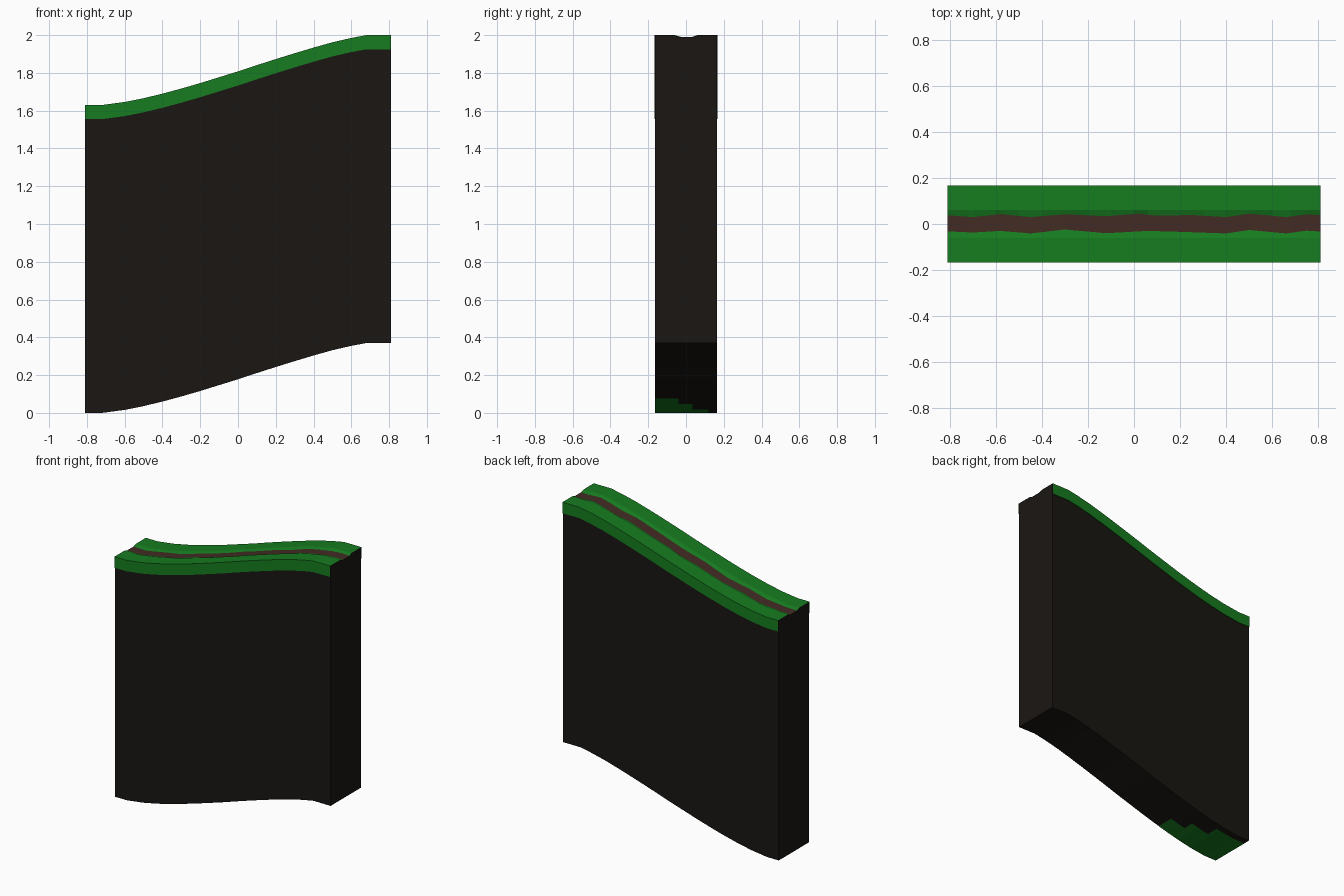
import bpy, bmesh

if "Cube" in bpy.data.objects:
    bpy.data.objects.remove(bpy.data.objects["Cube"])

# Height of the S-shaped slope along x (shared by the top and the underside)
SLOPE = [(-.81, 0), (-.72, 0), (-.6, .016), (-.5, .036), (-.4, .06), (-.3, .087),
         (-.2, .116), (-.1, .147), (0, .178), (.1, .211), (.2, .243), (.3, .274),
         (.4, .304), (.5, .332), (.6, .355), (.68, .37), (.81, .37)]
# Wavy borders of the dirt path
BACK_EDGE = [(-.81, .038), (-.7, .03), (-.58, .043), (-.45, .03), (-.3, .042),
             (-.12, .034), (.02, .045), (.1, .036), (.25, .039), (.4, .03),
             (.5, .045), (.66, .03), (.75, .042), (.81, .038)]
FRONT_EDGE = [(-.81, -.032), (-.7, -.037), (-.58, -.03), (-.45, -.041), (-.3, -.024),
              (-.12, -.04), (.06, -.03), (.2, -.034), (.4, -.041), (.5, -.026),
              (.66, -.041), (.75, -.029), (.81, -.033)]
TOP, DIP = 1.63, .009


def interp(table, x):
    for (xa, va), (xb, vb) in zip(table, table[1:]):
        if x <= xb:
            return va + (vb - va) * (x - xa) / (xb - xa)
    return table[-1][1]


def material(name, rgb):
    m = bpy.data.materials.new(name)
    m.diffuse_color = (*rgb, 1)
    m.use_nodes = True
    m.node_tree.nodes["Principled BSDF"].inputs["Base Color"].default_value = m.diffuse_color
    return m


def sweep(name, xs, section, mat, closed=False):
    """Skin the (y, z above slope) sections given by section(x) along x."""
    bm = bmesh.new()
    rings = [[bm.verts.new((x, y, z + interp(SLOPE, x))) for y, z in section(x)]
             for x in xs]
    n = len(rings[0])
    for a, b in zip(rings, rings[1:]):
        for i in range(n if closed else n - 1):
            j = (i + 1) % n
            bm.faces.new((a[i], a[j], b[j], b[i]))
    if closed:
        bm.faces.new(rings[0][::-1])
        bm.faces.new(rings[-1])
        bmesh.ops.recalc_face_normals(bm, faces=bm.faces)
    me = bpy.data.meshes.new(name)
    bm.to_mesh(me)
    bm.free()
    me.materials.append(mat)
    ob = bpy.data.objects.new(name, me)
    bpy.context.collection.objects.link(ob)
    return ob


soil = material("soil", (.010, .008, .006))
grass = material("grass", (.008, .2, .014))
dirt = material("dirt", (.055, .024, .017))

base_xs = [x for x, _ in SLOPE]
xs = sorted({x for t in (SLOPE, BACK_EDGE, FRONT_EDGE) for x, _ in t})

# Soil block with a shallow trough along its top
sweep("soil_block", base_xs, lambda x: [
    (-.163, 0), (.163, 0), (.163, TOP - .001), (.06, TOP - .001),
    (.045, TOP - DIP - .002), (-.045, TOP - DIP - .002),
    (-.06, TOP - .001), (-.163, TOP - .001)], soil, True)

# Dirt path in the trough
sweep("dirt_path", xs, lambda x: [
    (interp(BACK_EDGE, x), TOP - DIP), (interp(FRONT_EDGE, x), TOP - DIP)], dirt)

# Grass verges: hanging lip, flat top, bank down to the path
sweep("grass_back", xs, lambda x: [
    (.163, TOP - .075), (.168, TOP - .075), (.168, TOP), (.06, TOP),
    (interp(BACK_EDGE, x), TOP - DIP)], grass)
sweep("grass_front", xs, lambda x: [
    (interp(FRONT_EDGE, x), TOP - DIP), (-.06, TOP), (-.168, TOP),
    (-.168, TOP - .075), (-.163, TOP - .075)], grass)

# Stepped green patch under the low end
for i, (y0, y1, x1) in enumerate([(-.163, -.04, -.34), (-.04, .035, -.45),
                                  (.035, .12, -.58)]):
    patch_xs = [x for x in base_xs if x < x1] + [x1]
    sweep(f"underside_patch_{i + 1}", patch_xs,
          lambda x: [(y0, -.001), (y1, -.001)], grass)
